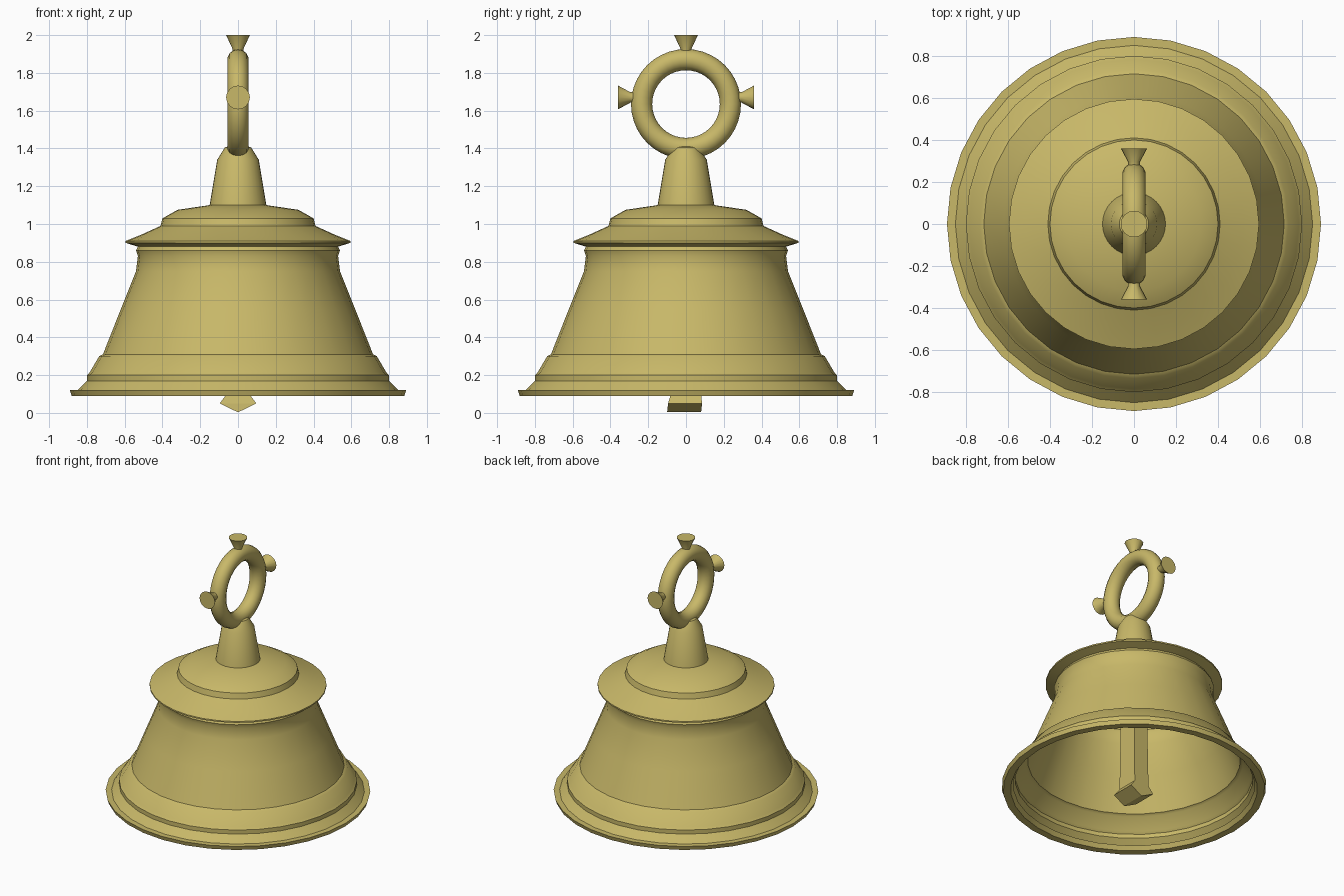
import bpy, bmesh
from math import pi
from mathutils import Vector, Matrix

if "Cube" in bpy.data.objects:
    bpy.data.objects.remove(bpy.data.objects["Cube"])

brass = bpy.data.materials.new("brass")
brass.diffuse_color = (0.58, 0.48, 0.14, 1)
brass.use_nodes = True
brass.node_tree.nodes["Principled BSDF"].inputs["Base Color"].default_value = brass.diffuse_color


def finish(name, bm, angle=None):
    me = bpy.data.meshes.new(name)
    bm.to_mesh(me)
    bm.free()
    me.materials.append(brass)
    ob = bpy.data.objects.new(name, me)
    bpy.context.collection.objects.link(ob)
    if angle:
        bpy.ops.object.select_all(action='DESELECT')
        ob.select_set(True)
        bpy.context.view_layer.objects.active = ob
        bpy.ops.object.shade_smooth_by_angle(angle=angle)
    return ob


def lathe(name, profile, steps, matrix=Matrix(), angle=0.6):
    """Spin an (r, z) profile about z, then place it with matrix."""
    bm = bmesh.new()
    vs = [bm.verts.new((0, r, z)) for r, z in profile]
    es = [bm.edges.new(p) for p in zip(vs, vs[1:])]
    bmesh.ops.spin(bm, geom=vs + es, cent=(0, 0, 0), axis=(0, 0, 1),
                   angle=2 * pi, steps=steps, use_duplicate=False)
    bmesh.ops.remove_doubles(bm, verts=bm.verts, dist=1e-4)
    bmesh.ops.recalc_face_normals(bm, faces=bm.faces)
    bmesh.ops.transform(bm, matrix=matrix, verts=bm.verts)
    return finish(name, bm, angle)


# Bell: flared lip, waist, collar, stepped shoulder and neck, open below
lathe("bell_body", [
    (0.81, 0.12), (0.83, 0.09), (0.88, 0.09), (0.89, 0.12), (0.85, 0.12),
    (0.80, 0.17), (0.80, 0.20), (0.785, 0.215), (0.735, 0.30), (0.715, 0.31),
    (0.62, 0.55), (0.54, 0.75), (0.53, 0.83), (0.54, 0.86), (0.53, 0.88),
    (0.595, 0.90), (0.595, 0.91), (0.52, 0.94), (0.41, 0.99), (0.40, 1.03),
    (0.32, 1.075), (0.15, 1.10), (0.11, 1.34), (0.07, 1.405), (0.03, 1.42),
    (0, 1.42)], 32)

# Hanging ring, upright in the y-z plane
bpy.ops.mesh.primitive_torus_add(
    major_radius=0.235, minor_radius=0.056, major_segments=40,
    minor_segments=14, location=(0, 0, 1.635), rotation=(0, pi / 2, 0))
ring = bpy.context.object
ring.name = "hanging_ring"
ring.data.materials.append(brass)
bpy.ops.object.shade_smooth_by_angle(angle=0.9)

# Flared studs on the ring, pointing up and to both sides
for label, base, d in (("top", (0, 0, 1.90), (0, 0, 1)),
                       ("front", (0, -0.27, 1.67), (0, -1, 0)),
                       ("back", (0, 0.27, 1.67), (0, 1, 0))):
    rot = Vector((0, 0, 1)).rotation_difference(Vector(d)).to_matrix().to_4x4()
    lathe(label + "_stud", [(0, 0), (0.028, 0), (0.028, 0.025), (0.063, 0.09 if d[1] else 0.10),
                            (0, 0.09 if d[1] else 0.10)],
          16, Matrix.Translation(base) @ rot)

# Clapper: square tapered rod ending in a wedge with its ridge along y
bm = bmesh.new()
rows = [(1.08, 0.055, 0.06, 0), (0.10, 0.06, 0.08, 0),
        (0.05, 0.097, 0.09, -0.005), (0.01, 0.002, 0.09, -0.01)]
loops = [[bm.verts.new((sx * x, oy + sy * y, z))
          for sx, sy in ((-1, -1), (1, -1), (1, 1), (-1, 1))]
         for z, x, y, oy in rows]
for a, b in zip(loops, loops[1:]):
    for i in range(4):
        j = (i + 1) % 4
        bm.faces.new((a[i], a[j], b[j], b[i]))
bm.faces.new(loops[0])
bm.faces.new(loops[-1])
bmesh.ops.recalc_face_normals(bm, faces=bm.faces)
# Rest the wedge tip exactly on the ground
for v in loops[-1]:
    v.co.z = 0.004
finish("clapper", bm)
